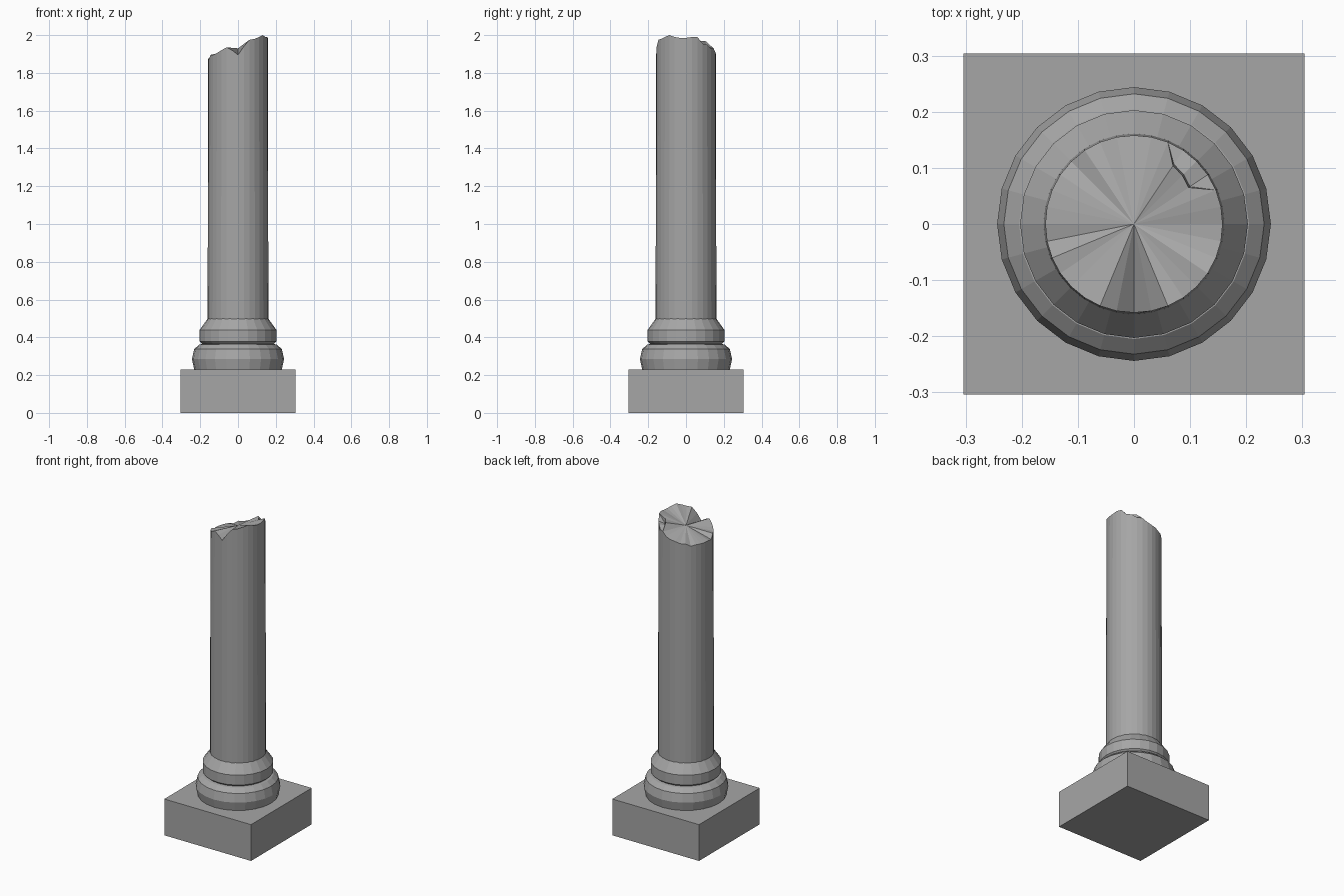
import bpy, bmesh, math

if "Cube" in bpy.data.objects:
    bpy.data.objects.remove(bpy.data.objects["Cube"])

stone = bpy.data.materials.new("grey stone")
stone.diffuse_color = (0.38, 0.38, 0.38, 1)
stone.use_nodes = True
stone.node_tree.nodes["Principled BSDF"].inputs["Base Color"].default_value = stone.diffuse_color


def finish(bm, name):
    bmesh.ops.recalc_face_normals(bm, faces=bm.faces[:])
    me = bpy.data.meshes.new(name)
    bm.to_mesh(me)
    bm.free()
    me.materials.append(stone)
    ob = bpy.data.objects.new(name, me)
    bpy.context.collection.objects.link(ob)
    return ob


def lathe(name, profile, n):
    bm = bmesh.new()
    rings = [[bm.verts.new((r * math.cos(2 * math.pi * i / n),
                            r * math.sin(2 * math.pi * i / n), z))
              for i in range(n)] for r, z in profile]
    for a, b in zip(rings, rings[1:]):
        for i in range(n):
            j = (i + 1) % n
            bm.faces.new((a[i], a[j], b[j], b[i]))
    bm.faces.new(rings[0])
    bm.faces.new(rings[-1])
    return finish(bm, name)


# Square plinth
bm = bmesh.new()
bmesh.ops.create_cube(bm, size=1)
for v in bm.verts:
    v.co = (v.co.x * 0.608, v.co.y * 0.608, (v.co.z + 0.5) * 0.23)
finish(bm, "plinth")

# Round base mouldings
lathe("lower_moulding", [(0.232, 0.23), (0.244, 0.285), (0.232, 0.338),
                         (0.205, 0.362), (0.18, 0.366)], 24)
lathe("upper_moulding", [(0.185, 0.362), (0.203, 0.378), (0.203, 0.44),
                         (0.16, 0.50)], 24)

# Shaft with a broken top: rim heights per step of 11.25 degrees
N = 32
rim = [1.985, 1.99, 1.99, 1.955, 1.95, 1.93, 1.93, 1.91,
       1.90, 1.895, 1.885, 1.885, 1.87, 1.875, 1.875, 1.875,
       1.875, 1.87, 1.895, 1.895, 1.905, 1.92, 1.935, 1.92,
       1.895, 1.94, 1.975, 1.98, 1.99, 2.0, 1.99, 1.985]
# Chipped corner: step -> radius of the inner edge of the chip
chip = {3: 0.117, 4: 0.122, 5: 0.125}

bm = bmesh.new()


def point(i, r, z):
    a = 2 * math.pi * i / N
    return bm.verts.new((r * math.cos(a), r * math.sin(a), z))


low = [point(i, 0.161, 0.48) for i in range(N)]
top = [point(i, 0.158, rim[i]) for i in range(N)]
inner = {i: point(i, r, 1.968) for i, r in chip.items()}
floor = {i: point(i, r + 0.003, 1.94) for i, r in chip.items()}
centre = bm.verts.new((0, 0, 1.93))
for i in range(N):
    j = (i + 1) % N
    bm.faces.new((low[i], low[j], top[j], top[i]))
    bm.faces.new((centre, inner.get(i, top[i]), inner.get(j, top[j])))
    if i in chip and j in chip:
        bm.faces.new((inner[i], floor[i], floor[j], inner[j]))
        bm.faces.new((floor[i], top[i], top[j], floor[j]))
    elif j in chip:
        bm.faces.new((top[i], inner[j], floor[j]))
        bm.faces.new((top[i], floor[j], top[j]))
    elif i in chip:
        bm.faces.new((inner[i], top[j], floor[i]))
        bm.faces.new((floor[i], top[j], top[i]))
bm.faces.new(low)
finish(bm, "broken_shaft")
